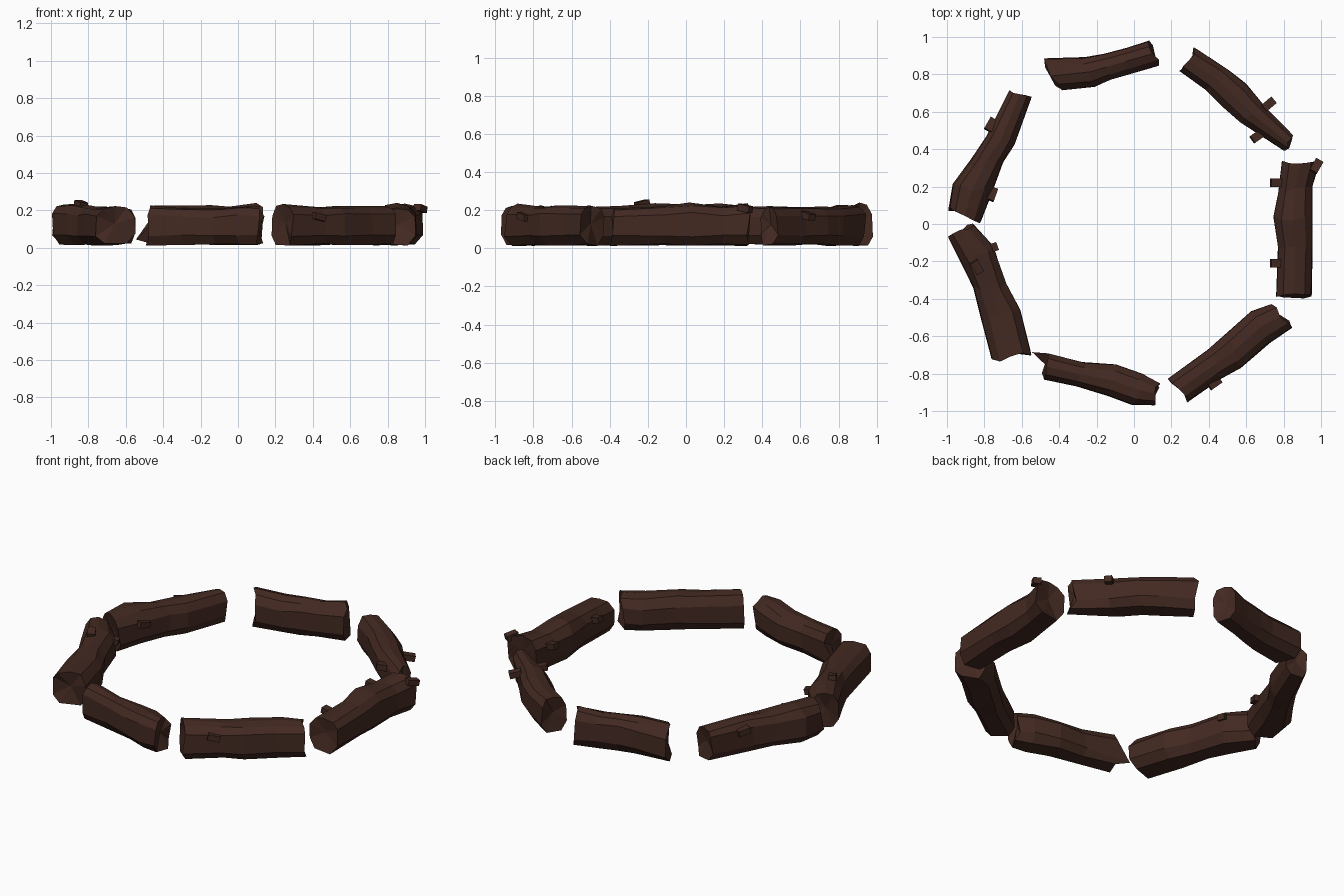
import bpy, bmesh, random
from math import radians
from mathutils import Vector, Matrix

random.seed(4)
bark = bpy.data.materials.new("bark")
bark.diffuse_color = (0.055, 0.022, 0.015, 1)

# Log cross-section: (fraction from outer to inner edge, height)
SECTION = [(0.0, 0.065), (0.02, 0.175), (0.2, 0.21), (0.5, 0.222),
           (0.8, 0.21), (0.99, 0.165), (1.0, 0.07), (0.8, 0.018), (0.22, 0.018)]


def log(name, outer, inner, lift, knots=(), spike=None):
    """Loft the section between two plan outlines, then add knot stubs."""
    bm = bmesh.new()
    rings = []
    last = len(outer) - 1
    for i, (o, n) in enumerate(zip(outer, inner)):
        o, n = Vector((*o, 0)), Vector((*n, 0))
        along = Vector((n.y - o.y, o.x - n.x, 0)).normalized()
        ring = []
        for u, z in SECTION:
            top = max(0, z - 0.1) / 0.12
            p = o.lerp(n, u) + Vector((0, 0, z + lift[i] * top))
            p.z += random.uniform(-0.006, 0.006)
            p += along * random.uniform(-0.014, 0.014)
            ring.append(bm.verts.new(p))
        rings.append(ring)
    if spike:
        rings[spike[0]][spike[1]].co = spike[2]
    k = len(SECTION)
    for a, b in zip(rings, rings[1:]):
        for j in range(k):
            bm.faces.new((a[j], a[(j + 1) % k], b[(j + 1) % k], b[j]))
    # Slightly hollowed broken ends
    for ring, nxt in ((rings[0], rings[1]), (rings[last], rings[last - 1])):
        c = sum((v.co for v in ring), Vector()) / k
        c2 = sum((v.co for v in nxt), Vector()) / k
        centre = bm.verts.new(c + (c2 - c).normalized() * 0.02)
        for j in range(k):
            bm.faces.new((ring[j], ring[(j + 1) % k], centre))
    # Broken twig stubs
    for x, y, z, ang in knots:
        m = (Matrix.Translation((x, y, z)) @ Matrix.Rotation(radians(ang), 4, 'Z')
             @ Matrix.Rotation(radians(12), 4, 'Y') @ Matrix.Diagonal((0.07, 0.045, 0.035, 1)))
        bmesh.ops.create_cube(bm, size=1, matrix=m)
    bmesh.ops.recalc_face_normals(bm, faces=bm.faces)
    me = bpy.data.meshes.new(name)
    bm.to_mesh(me)
    bm.free()
    me.materials.append(bark)
    bpy.context.collection.objects.link(bpy.data.objects.new(name, me))


# Ring of seven logs, each given by outer and inner plan outlines
log("back_log",
    [(-0.49, 0.88), (-0.27, 0.89), (-0.16, 0.91), (-0.05, 0.94), (0.08, 0.98)],
    [(-0.39, 0.71), (-0.22, 0.73), (-0.13, 0.77), (-0.03, 0.80), (0.14, 0.85)],
    [0, 0, 0.005, 0, 0.015])
log("back_right_log",
    [(0.33, 0.94), (0.50, 0.83), (0.60, 0.75), (0.70, 0.63), (0.84, 0.48)],
    [(0.24, 0.82), (0.38, 0.72), (0.47, 0.63), (0.57, 0.54), (0.81, 0.39)],
    [0.01, 0, 0, -0.005, -0.01],
    [(0.72, 0.64, 0.17, 40), (0.66, 0.47, 0.16, 35)])
log("right_log",
    [(0.99, 0.33), (0.955, 0.2), (0.955, 0.03), (0.955, -0.12), (0.95, -0.39)],
    [(0.79, 0.33), (0.77, 0.17), (0.745, 0.03), (0.77, -0.13), (0.76, -0.38)],
    [0.01, 0.0, 0.015, 0, -0.01],
    [(0.765, 0.22, 0.17, 0), (0.765, -0.21, 0.17, 0), (0.975, 0.31, 0.21, 60)])
log("front_right_log",
    [(0.85, -0.55), (0.72, -0.64), (0.57, -0.77), (0.46, -0.83), (0.29, -0.95)],
    [(0.73, -0.43), (0.62, -0.47), (0.49, -0.59), (0.40, -0.67), (0.19, -0.82)],
    [0, 0, 0.005, 0, 0.01],
    [(0.43, -0.85, 0.165, 35)])
log("front_log",
    [(-0.49, -0.83), (-0.30, -0.87), (-0.14, -0.92), (0.0, -0.97), (0.11, -0.97)],
    [(-0.46, -0.69), (-0.27, -0.74), (-0.10, -0.75), (0.04, -0.80), (0.13, -0.85)],
    [0.0, -0.01, -0.015, 0, 0],
    spike=(0, 6, (-0.545, -0.685, 0.045)))
log("front_left_log",
    [(-0.99, -0.08), (-0.92, -0.22), (-0.86, -0.34), (-0.82, -0.50), (-0.76, -0.73)],
    [(-0.86, 0.0), (-0.75, -0.12), (-0.68, -0.33), (-0.61, -0.45), (-0.55, -0.69)],
    [0.01, 0.015, 0.005, 0, 0],
    [(-0.84, -0.23, 0.232, -60), (-0.765, -0.13, 0.17, 20)])
log("back_left_log",
    [(-0.99, 0.08), (-0.97, 0.21), (-0.87, 0.34), (-0.79, 0.47), (-0.67, 0.71)],
    [(-0.82, 0.01), (-0.76, 0.17), (-0.70, 0.33), (-0.64, 0.42), (-0.55, 0.67)],
    [0.005, 0.015, 0.0, 0, -0.01],
    [(-0.76, 0.16, 0.16, 70), (-0.765, 0.53, 0.17, 60)])
